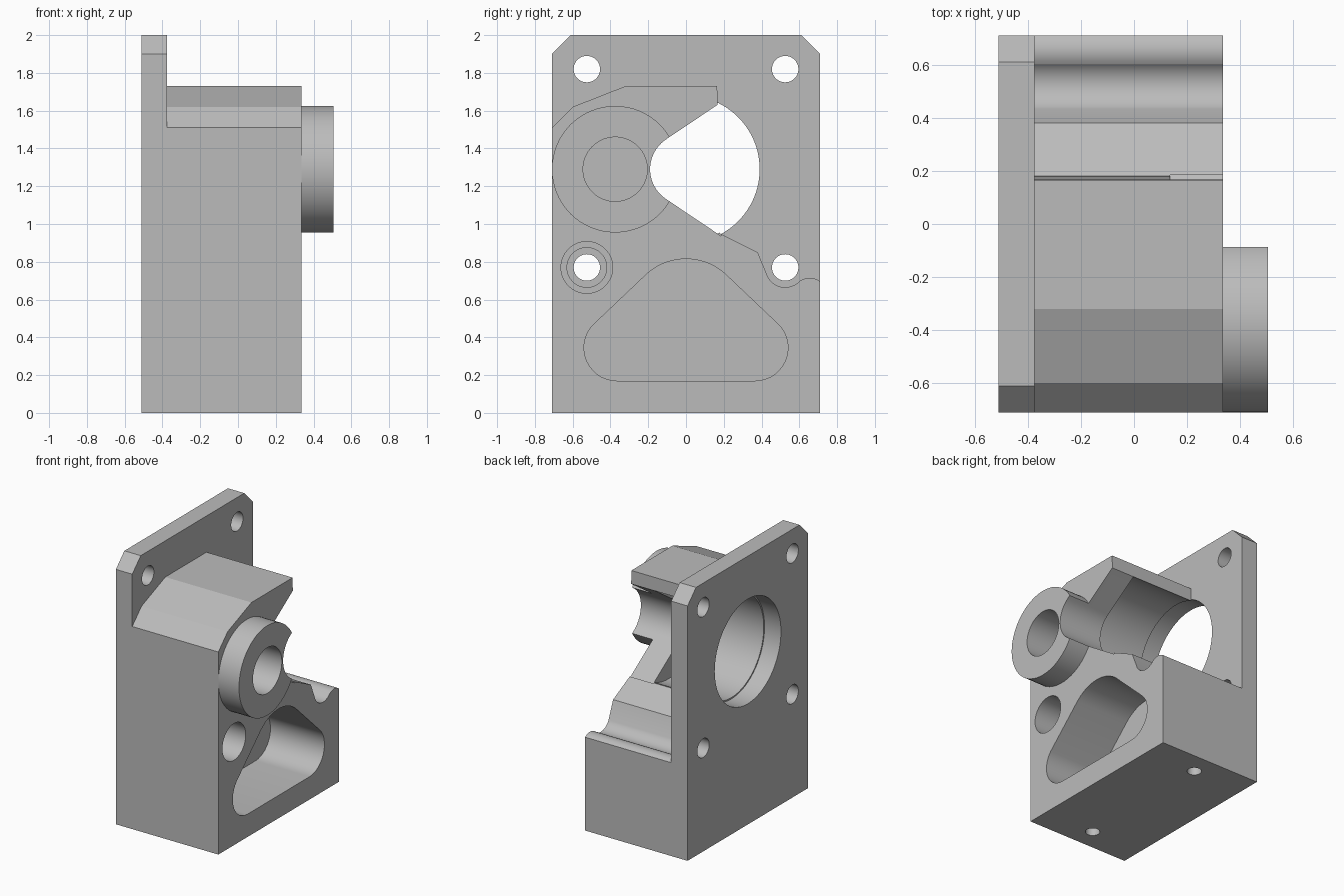
import bpy, bmesh
from math import sin, cos, pi, radians, atan2

if "Cube" in bpy.data.objects:
    bpy.data.objects.remove(bpy.data.objects["Cube"])

GREY = (0.5, 0.5, 0.5, 1)
mat = bpy.data.materials.new("machined_grey")
mat.use_nodes = True
mat.diffuse_color = GREY
mat.node_tree.nodes["Principled BSDF"].inputs["Base Color"].default_value = GREY

# Main planes along x and the main axes in (y, z)
BACK, PLATE, WALL, FACE, NOSE = -0.51, -0.375, 0.145, 0.335, 0.505
HALF = 0.71
BORE = (0, 1.29)
SHAFT = (-0.375, 1.29)
BOLT_Y, BOLT_LOW, BOLT_HIGH = 0.525, 0.77, 1.82


def arc(c, r, a0, a1, n=16):
    """Points on an arc in the y-z plane, angles in degrees."""
    angles = [radians(a0 + (a1 - a0) * i / n) for i in range(n + 1)]
    return [(c[0] + r * cos(a), c[1] + r * sin(a)) for a in angles]


def prism(name, outline, x0, x1):
    """Extrude a y-z outline from x0 to x1."""
    bm = bmesh.new()
    face = bm.faces.new([bm.verts.new((x0, y, z)) for y, z in outline])
    new = bmesh.ops.extrude_face_region(bm, geom=[face])["geom"]
    bmesh.ops.translate(bm, vec=(x1 - x0, 0, 0),
                        verts=[v for v in new if isinstance(v, bmesh.types.BMVert)])
    bmesh.ops.recalc_face_normals(bm, faces=bm.faces)
    mesh = bpy.data.meshes.new(name)
    bm.to_mesh(mesh)
    bm.free()
    mesh.materials.append(mat)
    obj = bpy.data.objects.new(name, mesh)
    bpy.context.collection.objects.link(obj)
    return obj


def rod(name, c, r, x0, x1, n=64):
    return prism(name, arc(c, r, 0, 360, n)[:-1], x0, x1)


def combine(target, other, operation):
    """Boolean the other object into the target and remove it."""
    mod = target.modifiers.new(operation, "BOOLEAN")
    mod.operation, mod.solver, mod.object = operation, "EXACT", other
    bpy.context.view_layer.objects.active = target
    bpy.ops.object.modifier_apply(modifier=mod.name)
    bpy.data.objects.remove(other)


# Flange plate with clipped top corners
housing = prism("gear_housing", [(-HALF, 0), (HALF, 0), (HALF, 1.9), (0.61, 2),
                                 (-0.61, 2), (-HALF, 1.9)], BACK, PLATE)

# Body block: rounded lip, screw groove, sloped shelf and roof
lip = arc((0.655, 0.625), 0.09, 52, 125, 8)
groove = arc((BOLT_Y, BOLT_LOW), 0.105, -42, -150, 14)
outline = [(-HALF, 0), (HALF, 0)] + lip + groove
outline += [(0.38, 0.85), (0.18, 0.95), (0.165, 1.73), (-0.32, 1.73),
            (-0.6, 1.62), (-HALF, 1.51)]
combine(housing, prism("body", outline, PLATE, FACE), "UNION")

# Shaft boss on the outer face
combine(housing, rod("shaft_boss", SHAFT, 0.335, FACE - 0.1, NOSE), "UNION")

# Wedge-shaped clearance with a round root, through the outer wall
slope = atan2(0.34 - 0.158, 0.165 + 0.106)
tilt = slope * 180 / pi
root = arc(BORE, 0.19, 90 + tilt, 270 - tilt, 24)
reach = 0.35
tip_hi = (root[0][0] + reach * cos(slope), root[0][1] + reach * sin(slope))
tip_lo = (tip_hi[0], 2 * BORE[1] - tip_hi[1])

# Rounded triangular pocket
pocket = arc((0.365, 0.345), 0.175, -90, 43, 14)
pocket += arc((0, 0.505), 0.31, 47, 133, 18)
pocket += arc((-0.365, 0.345), 0.175, 137, 270, 14)

cutters = [
    prism("clearance", root + [tip_lo, tip_hi], WALL - 0.01, NOSE + 0.1),
    rod("body_bore", BORE, 0.38, PLATE - 0.05, WALL, 96),
    rod("plate_bore", BORE, 0.39, BACK - 0.1, PLATE, 96),
    rod("shaft_hole", SHAFT, 0.17, FACE - 0.135, NOSE + 0.1),
    prism("pocket", pocket, -0.11, FACE + 0.1),
    rod("screw_recess", (-BOLT_Y, BOLT_LOW), 0.105, PLATE, FACE + 0.1),
    rod("screw_counterbore", (-BOLT_Y, BOLT_LOW), 0.137, 0, FACE + 0.1),
]
# Four mounting holes through the plate
for y in (-BOLT_Y, BOLT_Y):
    for z in (BOLT_LOW, BOLT_HIGH):
        cutters.append(rod("mounting_hole", (y, z), 0.07, BACK - 0.1, PLATE + 0.02, 40))
# Two blind holes in the underside
for y in (-0.545, 0.545):
    hole = rod("base_hole", (0, 0), 0.05, -0.2, 0.2, 32)
    hole.rotation_euler = (0, pi / 2, 0)
    hole.location = (-0.085, y, 0)
    cutters.append(hole)
bpy.context.view_layer.update()
for cutter in cutters:
    combine(housing, cutter, "DIFFERENCE")

# Smooth the round surfaces, keep the machined edges crisp
bpy.ops.object.select_all(action="DESELECT")
housing.select_set(True)
bpy.context.view_layer.objects.active = housing
bpy.ops.object.shade_smooth_by_angle(angle=radians(20))
